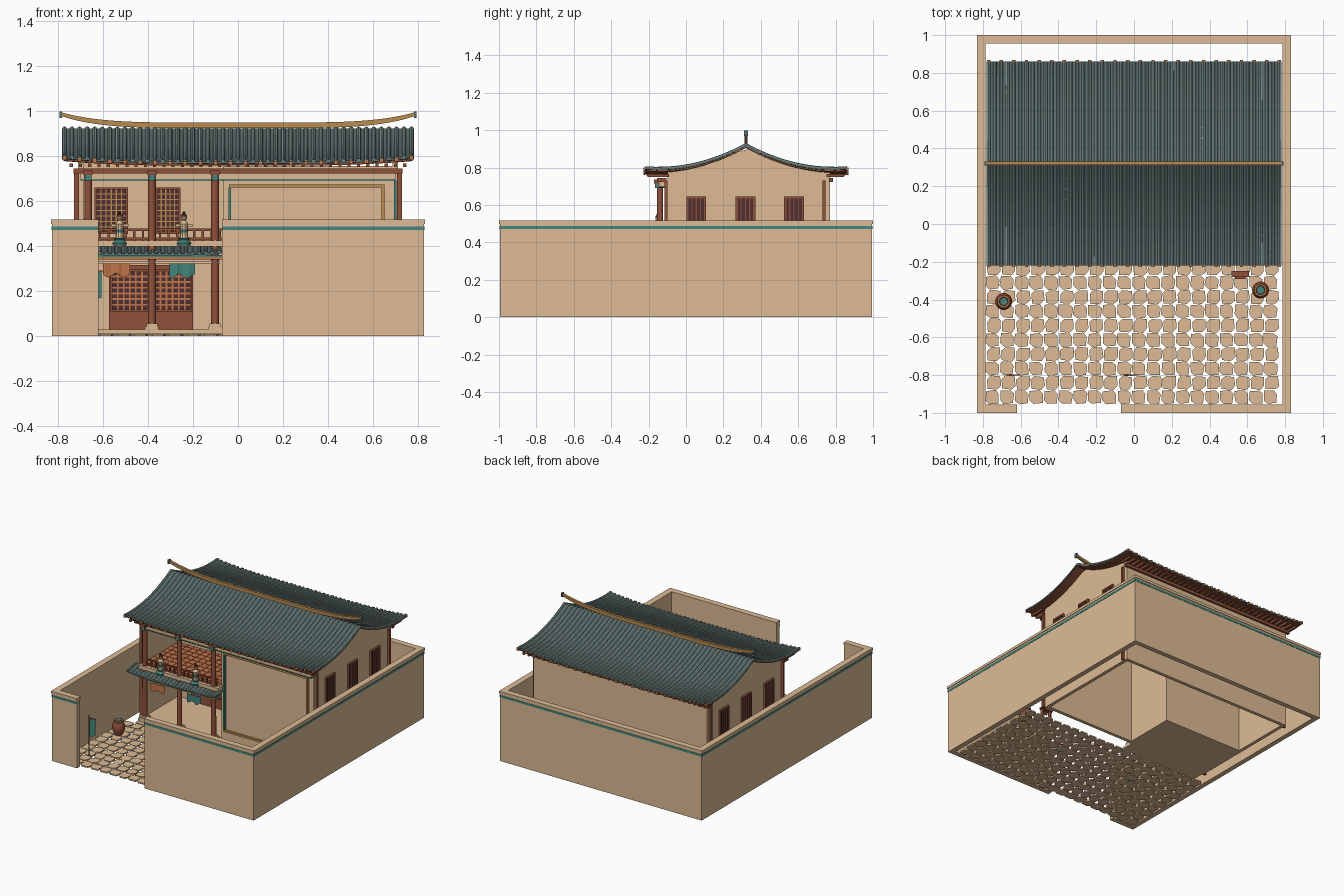
import bpy, bmesh, math, random
from mathutils import Matrix, Vector

if "Cube" in bpy.data.objects:
    bpy.data.objects.remove(bpy.data.objects["Cube"])

random.seed(4)


def material(name, r, g, b):
    m = bpy.data.materials.new(name)
    m.diffuse_color = [(c / 255) ** 2.2 for c in (r, g, b)] + [1]
    m.use_nodes = True
    m.node_tree.nodes["Principled BSDF"].inputs["Base Color"].default_value = m.diffuse_color
    return m


TAN = material("tan plaster", 220, 186, 147)
RED = material("red brown wood", 142, 82, 61)
TEAL = material("teal paint", 70, 132, 124)
TILE = material("grey teal tile", 122, 142, 139)
PAN = material("dark tile", 90, 110, 108)
GOLD = material("golden trim", 186, 138, 80)
ORANGE = material("orange wood", 190, 116, 74)
DARK = material("dark window", 80, 50, 52)


def finish(name, bm, mat, smooth=False):
    bmesh.ops.recalc_face_normals(bm, faces=bm.faces)
    me = bpy.data.meshes.new(name)
    bm.to_mesh(me)
    bm.free()
    me.materials.append(mat)
    ob = bpy.data.objects.new(name, me)
    bpy.context.collection.objects.link(ob)
    if smooth:
        bpy.context.view_layer.objects.active = ob
        ob.select_set(True)
        bpy.ops.object.shade_smooth_by_angle()
        ob.select_set(False)
    return ob


def boxes(name, mat, items):
    """Each item is x0, x1, y0, y1, z0, z1."""
    bm = bmesh.new()
    for x0, x1, y0, y1, z0, z1 in items:
        m = Matrix.Translation(((x0 + x1) / 2, (y0 + y1) / 2, (z0 + z1) / 2))
        bmesh.ops.create_cube(bm, size=1, matrix=m @ Matrix.Diagonal((x1 - x0, y1 - y0, z1 - z0, 1)))
    return finish(name, bm, mat)


def lathe(name, mat, profile, places, sides=14):
    """Turn (radius, z) points around each (x, y, z) place."""
    bm = bmesh.new()
    for p in places:
        rings = [[bm.verts.new((p[0] + r * math.cos(k * math.tau / sides),
                                p[1] + r * math.sin(k * math.tau / sides), p[2] + z))
                  for k in range(sides)] for r, z in profile]
        for a, b in zip(rings, rings[1:]):
            for k in range(sides):
                n = (k + 1) % sides
                bm.faces.new((a[k], a[n], b[n], b[k]))
        bm.faces.new(rings[0])
        bm.faces.new(rings[-1])
    return finish(name, bm, mat, True)


def prism(bm, points, offset):
    a = [bm.verts.new(p) for p in points]
    b = [bm.verts.new(Vector(p) + Vector(offset)) for p in points]
    bm.faces.new(a)
    bm.faces.new(b)
    for k in range(len(a)):
        n = (k + 1) % len(a)
        bm.faces.new((a[k], a[n], b[n], b[k]))


def sheet(name, mat, xs, ys, height, thick):
    bm = bmesh.new()
    g = [[[bm.verts.new((x, y, height(x, y) - d)) for y in ys] for x in xs] for d in (0, thick)]
    nx, ny = len(xs), len(ys)
    for s in g:
        for i in range(nx - 1):
            for j in range(ny - 1):
                bm.faces.new((s[i][j], s[i + 1][j], s[i + 1][j + 1], s[i][j + 1]))
    rim = ([(i, 0) for i in range(nx)] + [(nx - 1, j) for j in range(1, ny)]
           + [(i, ny - 1) for i in range(nx - 2, -1, -1)] + [(0, j) for j in range(ny - 2, 0, -1)])
    for (i, j), (k, l) in zip(rim, rim[1:] + rim[:1]):
        bm.faces.new((g[0][i][j], g[0][k][l], g[1][k][l], g[1][i][j]))
    return finish(name, bm, mat)


def ribs(name, mat, xs, ys, height, r):
    bm = bmesh.new()
    for x in xs:
        rows = [[bm.verts.new((x + r * math.cos(a * math.pi / 4), y, height(x, y) - .001 + r * math.sin(a * math.pi / 4)))
                 for a in range(5)] for y in ys]
        for a, b in zip(rows, rows[1:]):
            for k in range(4):
                bm.faces.new((a[k], a[k + 1], b[k + 1], b[k]))
        bm.faces.new(rows[0])
        bm.faces.new(rows[-1])
    return finish(name, bm, mat)


def span(a, b, n):
    return [a + (b - a) * k / n for k in range(n + 1)]


# Courtyard wall, stripe and coping
def wall_run(out, inn, z0, z1):
    w, l = .83 - out, 1 - out
    v, m = .785 + inn, .955 + inn
    return [(-w, -v, -l, l, z0, z1), (v, w, -l, l, z0, z1), (-v, v, m, l, z0, z1),
            (-v, -.62, -l, -m, z0, z1), (-.07, v, -l, -m, z0, z1)]


boxes("courtyard_wall", TAN, wall_run(.005, .004, 0, .5))
boxes("wall_stripe", TEAL, wall_run(.003, .006, .472, .488))
boxes("wall_coping", TAN, wall_run(0, 0, .498, .517))

# Irregular paving stones with cut corners
bm = bmesh.new()
for row in range(10):
    for col in range(20):
        cx, cy = -.75 + col * .0775 + (row % 2) * .008, -.916 + row * .0757
        h, c = .0365, .02
        pts = [(-h + c, -h), (h - .004, -h + .003), (h, h - c), (h - c, h), (-h + .003, h - .004), (-h, -h + c)]
        if row % 2:
            pts = [(-x, y) for x, y in pts]
        prism(bm, [(cx + x + random.uniform(-.003, .003), cy + y + random.uniform(-.003, .003), 0)
                   for x, y in pts], (0, 0, .01))
finish("paving_stones", bm, TAN)


# Main roof with curved slopes and lifted corners
def roof(x, y):
    t = abs(y - .32) / .54
    return .922 - .147 * (1 - (1 - t) ** 2) + .024 * (abs(x) / .78) ** 4 * t * t


slope = span(-.22, .86, 20)
sheet("roof_pan", PAN, span(-.78, .78, 24), slope, roof, .009)
sheet("roof_soffit", RED, span(-.775, .775, 24), span(-.212, .852, 20), lambda x, y: roof(x, y) - .010, .008)
rib_x = span(-.77, .77, 46)
ribs("roof_tile_ribs", TILE, rib_x, slope, roof, .010)
boxes("eave_tile_ends", ORANGE, [(x - .009, x + .009, y - .006, y + .006, roof(x, y) - .016, roof(x, y) + .003)
                                 for x in rib_x[::2] for y in (-.222, .862)])
boxes("rafters", RED, [(x - .007, x + .007, y0, y1, .75, .766)
                       for x in span(-.74, .74, 36) for y0, y1 in ((-.205, -.09), (.75, .845))])

# Ridge beam with upswept ends
bm = bmesh.new()
for lo, hi in zip(span(-.79, .79, 40), span(-.79, .79, 40)[1:]):
    za, zb = [.924 + .055 * (abs(x) / .79) ** 5 for x in (lo, hi)]
    ta, tb = [.024 - .008 * (abs(x) / .79) ** 6 for x in (lo, hi)]
    prism(bm, [(lo, .312, za), (hi, .312, zb), (hi, .312, zb + tb), (lo, .312, za + ta)], (0, .018, 0))
finish("ridge_beam", bm, GOLD)
boxes("ridge_end_caps", PAN, [(s * .786 - .006, s * .786 + .006, .310, .332, .968, .998) for s in (-1, 1)])

# Gable walls following the roof line
bm = bmesh.new()
for x in (-.71, .685):
    line = [(x, y, roof(.7, y) - .016) for y in span(-.1, .77, 16)]
    prism(bm, [(x, -.1, 0)] + line + [(x, .77, 0)], (.025, 0, 0))
finish("gable_walls", bm, TAN)

# House walls around the recessed porch
boxes("house_walls", TAN, [(-.71, .71, .745, .77, 0, .755), (-.065, .71, -.1, -.075, 0, .755),
                           (-.065, -.04, -.1, .3, 0, .755), (-.71, -.04, .28, .3, 0, .85)])
boxes("porch_floor", TAN, [(-.70, -.065, -.2, .28, 0, .015), (-.70, -.065, -.17, .28, .015, .03)])
boxes("balcony_slab", TAN, [(-.70, -.05, -.162, .28, .398, .425)])
boxes("balcony_floor", ORANGE, [(-.685, -.065, -.13, .28, .425, .43)])
boxes("balcony_floor_joints", RED, [(-.685, -.065, y - .003, y + .003, .428, .432) for y in span(-.10, .25, 7)]
      + [(x - .003, x + .003, -.13, .28, .428, .432) for x in span(-.65, -.1, 11)])

# Columns, beams and brackets
COLS = (-.665, -.382, -.102)
lathe("front_columns", RED, [(.018, .03), (.0175, .37), (.017, .73)], [(x, -.139, 0) for x in COLS])
boxes("column_bases", TAN, [(x - r, x + r, -.139 - r, -.139 + r, z, z + .013)
                            for x in COLS for r, z in ((.03, .03), (.024, .043))])
boxes("corner_posts", RED, [(s * .717 - .011, s * .717 + .011, y - .008, y + .008, 0, .73)
                            for s in (-1, 1) for y in (-.106, .738)])
boxes("eave_beams", RED, [(-.73, .73, -.155, -.105, .722, .744), (-.73, .73, .765, .785, .722, .744)])
boxes("frieze", TAN, [(-.70, .70, -.145, -.11, .698, .722)])
boxes("frieze_line", TEAL, [(-.70, .70, -.147, -.112, .69, .697)])
boxes("column_brackets", TEAL, [(x - .014, x + .014, -.165, -.12, .69, .715) for x in COLS])
boxes("bracket_blocks", RED, [(x - .02, x + .02, -.17, -.12, .715, .735) for x in COLS])


# Small roof above the porch
def pent(x, y):
    t = (-.1 - y) / .1
    return .400 - .045 * t + .012 * t * t + .012 * (abs(x + .4) / .36) ** 4 * t


pent_y = span(-.205, -.1, 4)
sheet("porch_roof", PAN, span(-.77, -.045, 12), pent_y, pent, .008)
ribs("porch_roof_ribs", TILE, span(-.76, -.055, 24), pent_y, pent, .008)
boxes("porch_teal_beam", TEAL, [(-.70, -.06, -.175, -.12, .352, .36)])
boxes("porch_orange_beam", ORANGE, [(-.70, -.06, -.17, -.115, .340, .352)])
boxes("porch_tan_beam", TAN, [(-.68, -.08, -.15, -.115, .322, .334)])

# Balcony railing
boxes("balcony_rail", RED, [(-.68, -.07, -.145, -.133, .43, .437), (-.68, -.07, -.145, -.133, .468, .477)]
      + [(x - .005, x + .005, -.144, -.134, .425, .47) for x in span(-.65, -.08, 15)])


# Lattice panels: dark sheet, bars and frame, facing front
def lattice(name, x0, x1, z0, z1, y, nx, nz, bar_mat, back, w):
    boxes(name + "_panel", back, [(x0, x1, y - .006, y, z0, z1)])
    boxes(name + "_bars", bar_mat, [(x - w / 2, x + w / 2, y - .010, y - .005, z0, z1) for x in span(x0, x1, nx)[1:-1]]
          + [(x0, x1, y - .010, y - .005, z - w / 2, z + w / 2) for z in span(z0, z1, nz)[1:-1]])
    boxes(name + "_frame", RED, [(x0 - .006, x0 + .004, y - .013, y, z0, z1), (x1 - .004, x1 + .006, y - .013, y, z0, z1),
                                 (x0 - .006, x1 + .006, y - .013, y, z1 - .004, z1 + .006),
                                 (x0 - .006, x1 + .006, y - .013, y, z0 - .006, z0 + .004)])


lattice("left_window", -.63, -.495, .46, .655, .28, 6, 8, GOLD, DARK, .005)
lattice("right_window", -.36, -.262, .46, .655, .28, 5, 8, GOLD, DARK, .005)
boxes("door_leaves", RED, [(-.572, -.387, .265, .28, .03, .315), (-.383, -.2, .265, .28, .03, .315)])
lattice("left_door_lattice", -.56, -.40, .115, .29, .265, 6, 7, ORANGE, DARK, .008)
lattice("right_door_lattice", -.37, -.21, .115, .29, .265, 6, 7, ORANGE, DARK, .008)

# Gable windows on both ends
side, glass, bars = [], [], []
for s in (-1, 1):
    for c in (.055, .318, .578):
        glass.append((s * .713 - .005, s * .713 + .005, c - .045, c + .045, .44, .635))
        for y in (c - .047, c + .047):
            side.append((s * .714 - .01, s * .714 + .01, y - .006, y + .006, .43, .645))
        for z in (.435, .64):
            side.append((s * .714 - .01, s * .714 + .01, c - .05, c + .05, z - .006, z + .006))
        for k in (-1, 0, 1):
            bars.append((s * .716 - .005, s * .716 + .005, c + k * .023 - .003, c + k * .023 + .003, .44, .635))
boxes("gable_window_panes", DARK, glass)
boxes("gable_window_frames", RED, side)
boxes("gable_window_bars", RED, bars)

# Framed panel on the front wall
boxes("panel_gold_frame", GOLD, [(-.04, .65, -.115, -.1, .66, .674), (.637, .65, -.115, -.1, .1, .66),
                                 (-.04, .65, -.115, -.1, .09, .104)])
boxes("panel_teal_edge", TEAL, [(-.042, -.03, -.115, -.1, .104, .66), (.692, .703, -.108, -.1, 0, .69)])


# Hanging cloths with a ragged lower edge
def cloth(name, mat, x0, x1, y, z0, z1):
    bm = bmesh.new()
    for a, b in zip(span(x0, x1, 10), span(x0, x1, 10)[1:]):
        pts = [(a, z0 + .010 * math.sin(a * 90)), (b, z0 + .010 * math.sin(b * 90)), (b, z1), (a, z1)]
        prism(bm, [(x, y + .004 * math.sin(x * 120), z) for x, z in pts], (0, .003, 0))
    finish(name, bm, mat)


cloth("orange_cloth", ORANGE, -.60, -.48, -.165, .27, .322)
cloth("teal_cloth", TEAL, -.305, -.19, -.165, .266, .322)

# Banner posts in the yard
for n, x in (("left", -.632), ("right", -.015)):
    boxes(n + "_banner_post", RED, [(x - .03, x - .024, -.803, -.797, 0, .31), (x - .03, x + .03, -.803, -.797, .285, .292),
                                    (x - .04, x - .014, -.805, -.795, 0, .012)])
    cloth(n + "_banner", TEAL, x - .022, x + .026, -.802, .16, .285)

# Pots and bench
POTS = [(-.69, -.41, .01), (.67, -.35, .01)]
lathe("pots", RED, [(.026, 0), (.042, .035), (.045, .065), (.036, .09), (.030, .095)], POTS, 18)
lathe("pot_rims", ORANGE, [(.029, .09), (.034, .098), (.034, .106), (.024, .106), (.022, .096)], POTS, 18)
lathe("pot_water", TEAL, [(.022, .09), (.021, .107)], POTS)
boxes("bench", RED, [(.515, .61, -.28, -.25, .10, .112)] + [(x, x + .01, -.277, -.253, .01, .1) for x in (.525, .59)]
      + [(.535, .59, -.292, -.28, .085, .1)])

# Small figures standing at the balcony edge
SPOTS = [(-.525, -.152, .402), (-.24, -.152, .402)]
lathe("figure_stands", TEAL, [(.03, 0), (.034, .012), (.02, .025), (.026, .034)], SPOTS)
lathe("figure_bodies", TAN, [(.02, .034), (.015, .065), (.02, .095), (.008, .112)], SPOTS, 10)
lathe("figure_sashes", TEAL, [(.017, .058), (.018, .072)], SPOTS, 10)
lathe("figure_heads", TAN, [(.006, .108), (.013, .118), (.013, .128), (.006, .138)], SPOTS, 10)
lathe("figure_hair", DARK, [(.0135, .13), (.011, .138), (.005, .142), (.007, .148), (.003, .152)], SPOTS, 10)
boxes("figure_arms", TAN, [(x + s * .026 - .012, x + s * .026 + .012, y - .006, y + .004, z + .085, z + .095)
                           for x, y, z in SPOTS for s in (-1, 1)])
